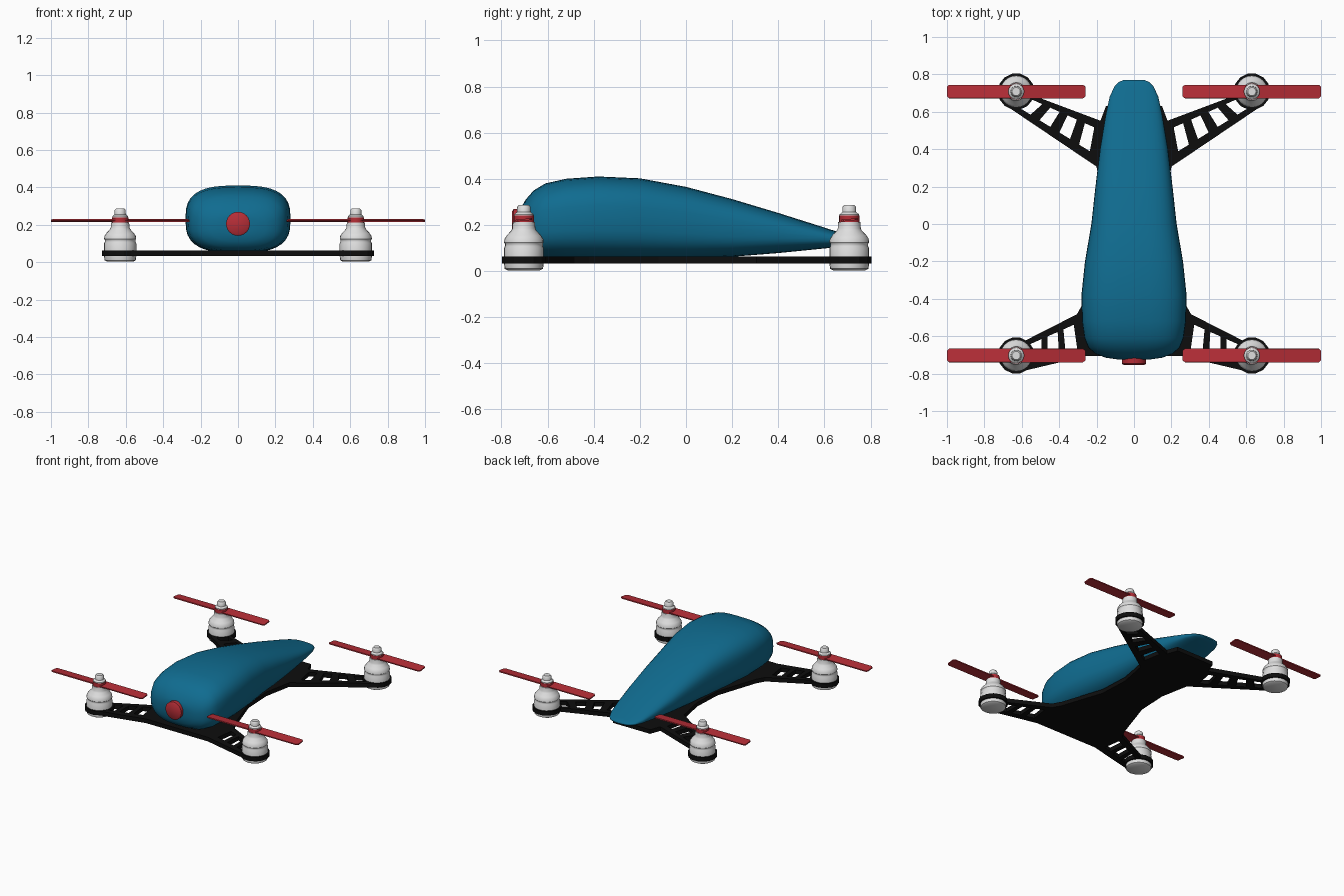
import bpy, bmesh, math
from mathutils import Matrix, Vector

if "Cube" in bpy.data.objects:
    bpy.data.objects.remove(bpy.data.objects["Cube"])


def material(name, rgb):
    m = bpy.data.materials.new(name)
    m.diffuse_color = (*rgb, 1)
    m.use_nodes = True
    m.node_tree.nodes["Principled BSDF"].inputs["Base Color"].default_value = m.diffuse_color
    return m


BLUE = material("shell blue", (0.005, 0.15, 0.28))
RED = material("propeller red", (0.47, 0.027, 0.038))
WHITE = material("motor white", (0.74, 0.74, 0.74))
BLACK = material("frame black", (0.004, 0.004, 0.004))


def finish(name, bm, mat, angle=None):
    bmesh.ops.recalc_face_normals(bm, faces=bm.faces)
    me = bpy.data.meshes.new(name)
    bm.to_mesh(me)
    bm.free()
    me.materials.append(mat)
    ob = bpy.data.objects.new(name, me)
    bpy.context.collection.objects.link(ob)
    if angle:
        bpy.ops.object.select_all(action='DESELECT')
        ob.select_set(True)
        bpy.context.view_layer.objects.active = ob
        bpy.ops.object.shade_smooth_by_angle(angle=math.radians(angle))
    return ob


def loft(bm, rings):
    loops = [[bm.verts.new(p) for p in ring] for ring in rings]
    n = len(loops[0])
    for a, b in zip(loops, loops[1:]):
        for i in range(n):
            j = (i + 1) % n
            bm.faces.new((a[i], a[j], b[j], b[i]))
    bm.faces.new(loops[0])
    bm.faces.new(loops[-1])


def prism(bm, pts, z0, z1):
    loft(bm, [[(x, y, z) for x, y in pts] for z in (z0, z1)])


def lathe(bm, profile, n, cx=0, cy=0):
    loft(bm, [[(cx + r * math.cos(2 * math.pi * i / n),
                cy + r * math.sin(2 * math.pi * i / n), z) for i in range(n)]
              for r, z in profile])


# Teardrop shell: y, half width, bottom, top, squareness
SECTIONS = [
    (-0.725, 0.08, 0.15, 0.25, 2.2), (-0.715, 0.15, 0.11, 0.275, 2.4),
    (-0.695, 0.205, 0.08, 0.31, 2.6), (-0.66, 0.245, 0.062, 0.35, 2.8),
    (-0.61, 0.265, 0.055, 0.38, 2.9), (-0.52, 0.278, 0.052, 0.4, 2.9),
    (-0.38, 0.281, 0.05, 0.41, 2.9), (-0.2, 0.262, 0.05, 0.402, 2.9),
    (0.0, 0.228, 0.053, 0.365, 2.9), (0.2, 0.206, 0.062, 0.312, 2.9),
    (0.4, 0.182, 0.078, 0.252, 2.8), (0.58, 0.152, 0.096, 0.195, 2.7),
    (0.68, 0.13, 0.106, 0.163, 2.6), (0.735, 0.105, 0.112, 0.146, 2.4),
    (0.76, 0.08, 0.116, 0.138, 2.2), (0.77, 0.055, 0.12, 0.132, 2)]


def section(y, w, lo, hi, e, n=36):
    ring = []
    for i in range(n):
        a = 2 * math.pi * i / n
        c, s = math.cos(a), math.sin(a)
        ring.append((w * math.copysign(abs(c) ** (2 / e), c), y,
                     (lo + hi) / 2 + (hi - lo) / 2 * math.copysign(abs(s) ** (2 / e), s)))
    return ring


bm = bmesh.new()
loft(bm, [section(*s) for s in SECTIONS])
finish("body_shell", bm, BLUE, 60)

# Round lens on the nose
bm = bmesh.new()
lathe(bm, [(0.064, -0.02), (0.064, 0.025), (0.055, 0.032)], 24)
bm.transform(Matrix.Translation((0, -0.722, 0.205)) @ Matrix.Rotation(math.pi / 2, 4, 'X'))
finish("nose_lens", bm, RED, 40)

# Flat frame: centre plate, four ladder arms and motor rings
Z0, Z1 = 0.032, 0.062
MOTORS = [(sx * 0.63, y) for sx in (-1, 1) for y in (-0.703, 0.708)]
half = [(0.26, -0.705), (0.315, -0.5), (0.27, -0.42), (0.17, -0.12), (0.16, 0.1),
        (0.2, 0.305), (0.18, 0.55), (0.15, 0.63)]
bm = bmesh.new()
prism(bm, half + [(-x, y) for x, y in reversed(half)], Z0, Z1)

# Each arm: inner edge start and end, outer edge start and end, rung places
ARMS = [((0.16, 0.545), (0.56, 0.695), (0.19, 0.3), (0.695, 0.64), (0.06, 0.28, 0.5, 0.72, 0.95)),
        ((0.29, -0.475), (0.585, -0.625), (0.25, -0.705), (0.61, -0.79), (0.08, 0.36, 0.64, 0.93))]


def arm_patch(bm, arm, side, s0, s1, t0, t1):
    a0, a1, b0, b1 = (Vector(p) for p in arm[:4])
    pts = []
    for s, t in ((s0, t0), (s1, t0), (s1, t1), (s0, t1)):
        p = a0.lerp(a1, t).lerp(b0.lerp(b1, t), s)
        pts.append((side * p.x, p.y))
    prism(bm, pts, Z0, Z1)


for side in (-1, 1):
    for arm in ARMS:
        arm_patch(bm, arm, side, 0, 0.2, 0, 1)
        arm_patch(bm, arm, side, 0.77, 1, 0, 1)
        for t in arm[4]:
            arm_patch(bm, arm, side, 0.15, 0.85, t - 0.05, t + 0.05)
for x, y in MOTORS:
    lathe(bm, [(0.098, Z0), (0.098, Z1)], 14, x, y)
finish("frame", bm, BLACK)

# Motors with stepped housing and tapered neck, and the propellers on top
HOUSING = [(0.07, 0.003), (0.083, 0.01), (0.086, 0.03), (0.086, 0.1), (0.082, 0.108),
           (0.082, 0.118), (0.086, 0.124), (0.084, 0.14), (0.074, 0.155), (0.055, 0.175),
           (0.05, 0.185), (0.048, 0.212)]
SPINNER = [(0.042, 0.238), (0.042, 0.246), (0.03, 0.256), (0.029, 0.278), (0.022, 0.287)]
for k, (x, y) in enumerate(MOTORS):
    tag = ("front" if y < 0 else "rear") + ("_left" if x < 0 else "_right")
    bm = bmesh.new()
    lathe(bm, HOUSING, 24, x, y)
    finish(tag + "_motor", bm, WHITE, 35)
    bm = bmesh.new()
    lathe(bm, SPINNER, 16, x, y)
    finish(tag + "_spinner", bm, WHITE, 35)

    bm = bmesh.new()
    lathe(bm, [(0.044, 0.208), (0.044, 0.24)], 20)
    for d in (-1, 1):
        # Blade with clipped tip corners, pitched opposite on each side
        b = [(0, -0.036), (0.358, -0.036), (0.37, -0.026), (0.37, 0.026), (0.358, 0.036), (0, 0.036)]
        blade = bmesh.new()
        prism(blade, [(d * px, py) for px, py in b], -0.004, 0.004)
        blade.transform(Matrix.Translation((0, 0, 0.222)) @ Matrix.Rotation(d * math.radians(6), 4, 'X'))
        tmp = bpy.data.meshes.new("blade_part")
        blade.to_mesh(tmp)
        blade.free()
        bm.from_mesh(tmp)
        bpy.data.meshes.remove(tmp)
    bm.transform(Matrix.Translation((x, y, 0)))
    finish(tag + "_propeller", bm, RED, 35)
